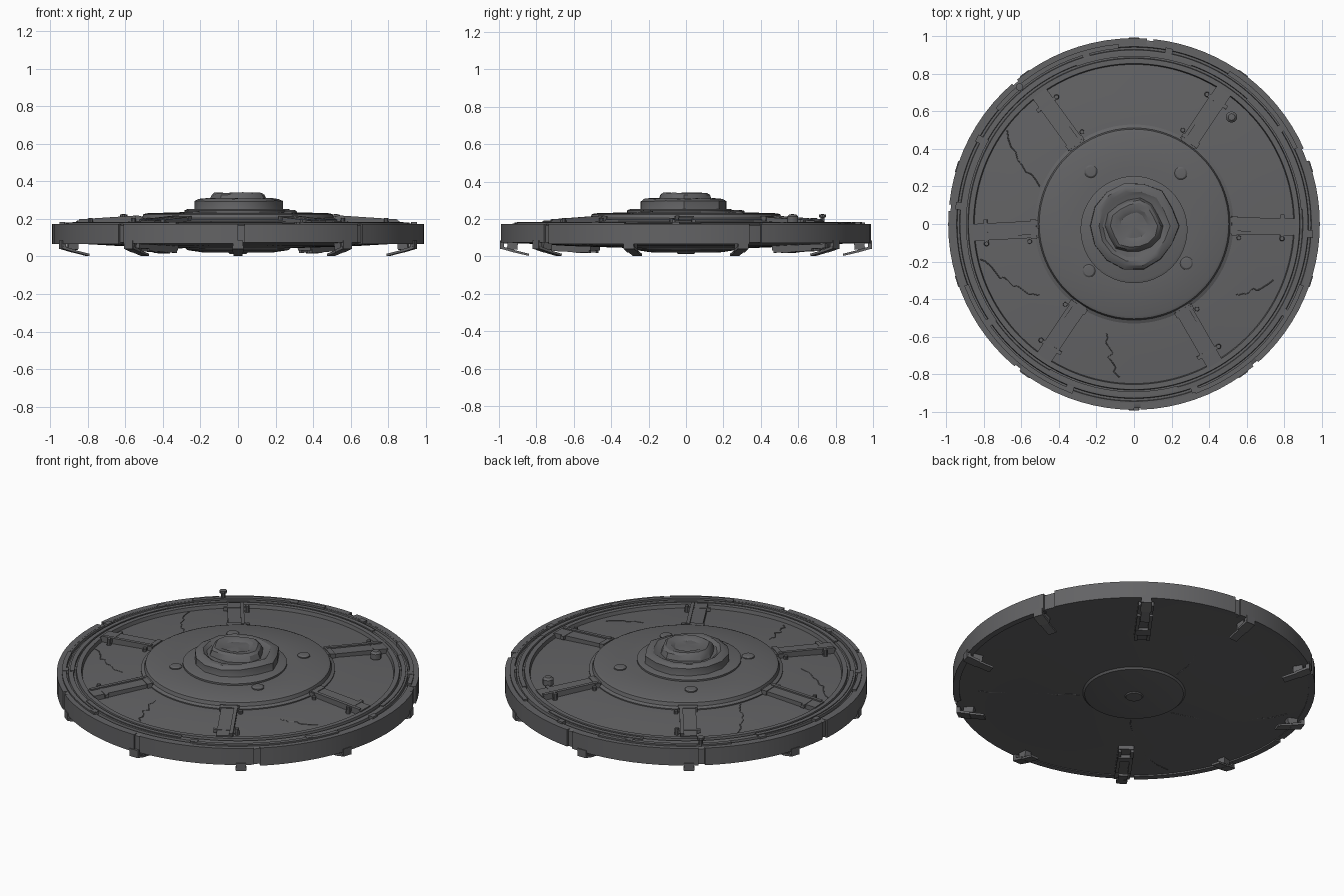
import bpy, bmesh, random
from math import sin, cos, pi, radians
from mathutils import Matrix, Vector

random.seed(4)
cube = bpy.data.objects.get("Cube")
if cube:
    bpy.data.objects.remove(cube)

iron = bpy.data.materials.new("dark_iron")
iron.use_nodes = True
IRON = (0.125, 0.125, 0.13, 1)
iron.diffuse_color = IRON
iron.node_tree.nodes["Principled BSDF"].inputs["Base Color"].default_value = IRON


def finish(name, bm, smooth=True):
    bmesh.ops.recalc_face_normals(bm, faces=bm.faces)
    me = bpy.data.meshes.new(name)
    bm.to_mesh(me)
    bm.free()
    ob = bpy.data.objects.new(name, me)
    me.materials.append(iron)
    bpy.context.collection.objects.link(ob)
    if smooth:
        bpy.ops.object.select_all(action='DESELECT')
        ob.select_set(True)
        bpy.context.view_layer.objects.active = ob
        bpy.ops.object.shade_smooth_by_angle(angle=radians(30))
    return ob


def lathe(name, profile, steps=96, rough=0.0, rise=0.0, centre=(0, 0)):
    """Spin (radius, height) points; rough and rise wobble the result."""
    bm = bmesh.new()
    wob = [1 + random.uniform(-rough, rough) for _ in range(steps)]
    rings = []
    for r, z in profile:
        if r == 0:
            rings.append([bm.verts.new((*centre, z))])
            continue
        rings.append([bm.verts.new((centre[0] + r * wob[i] * cos(2 * pi * i / steps),
                                    centre[1] + r * wob[i] * sin(2 * pi * i / steps),
                                    z + random.uniform(-rise, rise))) for i in range(steps)])
    for a, b in zip(rings, rings[1:]):
        for i in range(steps):
            j = (i + 1) % steps
            face = [a[i % len(a)], a[j % len(a)], b[j % len(b)], b[i % len(b)]]
            bm.faces.new(list(dict.fromkeys(face)))
    return finish(name, bm)


def arc_plate(name, r0, r1, z0, z1, a0, a1):
    """Curved bar between two angles in degrees."""
    bm = bmesh.new()
    n = max(2, int((a1 - a0) / 4))
    rows = []
    for i in range(n + 1):
        a = radians(a0 + (a1 - a0) * i / n)
        rows.append([bm.verts.new((r * cos(a), r * sin(a), z))
                     for r, z in ((r0, z0), (r1, z0), (r1, z1), (r0, z1))])
    for p, q in zip(rows, rows[1:]):
        for k in range(4):
            m = (k + 1) % 4
            bm.faces.new((p[k], p[m], q[m], q[k]))
    bm.faces.new(rows[0])
    bm.faces.new(rows[-1])
    return finish(name, bm)


def bar(bm, start, end, width, thick, side=0.0):
    """Straight bar in the radial plane from (r, z) to (r, z)."""
    p, q = Vector((start[0], side, start[1])), Vector((end[0], side, end[1]))
    d = q - p
    turn = d.to_track_quat('X', 'Z').to_matrix().to_4x4()
    mat = Matrix.Translation((p + q) / 2) @ turn @ Matrix.Diagonal((d.length, width, thick, 1))
    bmesh.ops.create_cube(bm, size=1, matrix=mat)


def stud(bm, r, side, z0, z1, radius):
    bmesh.ops.create_cone(bm, cap_ends=True, segments=10, radius1=radius, radius2=radius * 0.8,
                          depth=z1 - z0, matrix=Matrix.Translation((r, side, (z0 + z1) / 2)))


def place(name, bm, angle):
    bmesh.ops.rotate(bm, verts=bm.verts, matrix=Matrix.Rotation(radians(angle), 3, 'Z'))
    return finish(name, bm, smooth=False)


# Main body: shallow underside with a round boss, grooved rim, sloping panel
lathe("body", [(0, .012), (.045, .014), (.05, .02), (.19, .022), (.27, .034), (.28, .044),
               (.62, .055), (.95, .074), (.98, .074), (.98, .165), (.965, .172), (.945, .172),
               (.942, .16), (.93, .16), (.927, .176), (.90, .178), (.897, .168), (.885, .168),
               (.882, .183), (.855, .183), (.85, .162), (.7, .176), (.5, .192), (0, .192)], 128)

# Raised inner disc with collar
lathe("inner_disc", [(.53, .17), (.53, .196), (.512, .204), (.505, .224), (.49, .23),
                     (.3, .236), (0, .236)], 96)
lathe("collar", [(.285, .22), (.285, .246), (.27, .252), (0, .252)], 48, centre=(0, -.03))

# Worn hub with cup and boss
lathe("hub", [(.24, .23), (.23, .255), (.23, .295), (.21, .308), (.185, .31),
              (.165, .298), (0, .298)], 14, .05, .003, (0, -.01))
lathe("hub_boss", [(.15, .29), (.135, .328), (.12, .34), (.09, .338), (.07, .328),
                   (0, .333)], 14, .06, .003, (0, -.01))

# Bolts on the inner disc
for i, (x, y) in enumerate(((.25, .27), (-.23, .28), (.28, -.21), (-.24, -.25))):
    lathe(f"disc_bolt_{i + 1}", [(.034, .22), (.034, .24), (.026, .246), (0, .248)], 20, centre=(x, y))

# Spokes across the panel: plate, side rail, end cleats and studs
for i, angle in enumerate((-1, 56, 126, 183, 236, 300)):
    bm = bmesh.new()
    flip = 1 if i % 2 else -1
    bar(bm, (.51, .198), (.86, .176), .09, .028)
    bar(bm, (.53, .208), (.85, .187), .02, .022, flip * .036)
    bar(bm, (.52, .203), (.55, .201), .105, .026)
    bar(bm, (.78, .187), (.8, .186), .13, .02)
    for r in (.56, .79):
        stud(bm, r, flip * .064, .165, .205, .014)
    place(f"spoke_{i + 1}", bm, angle)

# Armour plates round the outer wall, with gaps between
for i, (a0, a1, z0) in enumerate(((-48, 20, .066), (-88, -50, .074), (-128, -90, .07),
                                  (131, 174, .07), (176, 230, .066), (24, 84, .072),
                                  (86, 129, .07))):
    arc_plate(f"rim_plate_{i + 1}", .955, .99, z0, .173, a0, a1)

# Broken strips lying on top of the rim
for i, (r, a0, a1) in enumerate(((.95, 25, 58), (.95, 95, 140), (.95, 200, 250), (.95, 290, 340),
                                 (.905, 5, 48), (.905, 70, 110), (.905, 150, 215), (.905, 240, 285))):
    arc_plate(f"rim_strip_{i + 1}", r - .012, r + .012, .16, .182, a0, a1)

# Small clips scattered on the rim
for i in range(10):
    bm = bmesh.new()
    bar(bm, (.925, .174), (.955, .174), .04, .02)
    place(f"rim_clip_{i + 1}", bm, i * 36 + random.uniform(-8, 8))

# Ten hooked clamps below the rim, two of them long
for i in range(10):
    angle = 18 + 36 * i
    bm = bmesh.new()
    bar(bm, (.983, .04), (.983, .085), .055, .022)
    bar(bm, (.99, .048), (.92, .028), .06, .014)
    bar(bm, (.925, .029), (.84, .008), .05, .012)
    bar(bm, (.955, .06), (.9, .055), .04, .04)
    if angle in (54, 234):
        bar(bm, (.95, .056), (.6, .044), .085, .024)
        for s in (-1, 1):
            bar(bm, (.86, .04), (.61, .03), .018, .022, s * .034)
        bar(bm, (.72, .034), (.67, .03), .08, .026)
    place(f"clamp_{i + 1}", bm, angle)

# Short post and knob standing on the top
lathe("post", [(.012, .16), (.012, .208), (.02, .21), (.02, .224), (0, .226)], 10, centre=(-.61, .73))
lathe("knob", [(.03, .18), (.03, .212), (.018, .224), (0, .226)], 12, centre=(.52, .57))


def crack(name, start, end, height):
    """Thin ragged ridge between two (angle, radius) points on a surface."""
    cu = bpy.data.curves.new(name, 'CURVE')
    cu.dimensions = '3D'
    cu.bevel_depth = .003
    cu.bevel_resolution = 0
    cu.materials.append(iron)
    sp = cu.splines.new('POLY')
    sp.points.add(9)
    for k, p in enumerate(sp.points):
        a, r = Vector(start).lerp(Vector(end), k / 9)
        a = radians(a + random.uniform(-1.5, 1.5))
        p.co = (r * cos(a), r * sin(a), height(r), 1)
    bpy.context.collection.objects.link(bpy.data.objects.new(name, cu))


# Cracks in the panel and the underside
for i, (start, end) in enumerate((((144, .84), (158, .54)), ((192, .84), (218, .63)),
                                  ((256, .6), (264, .82)), ((325, .66), (338, .8)))):
    crack(f"panel_crack_{i + 1}", start, end, lambda r: .192 - (r - .5) * .083)
for i, (start, end) in enumerate((((188, .3), (158, .88)), ((-45, .3), (-42, .85)),
                                  ((100, .3), (88, .6)), ((235, .3), (219, .91)))):
    crack(f"underside_crack_{i + 1}", start, end, lambda r: .044 + (r - .28) * .043)
